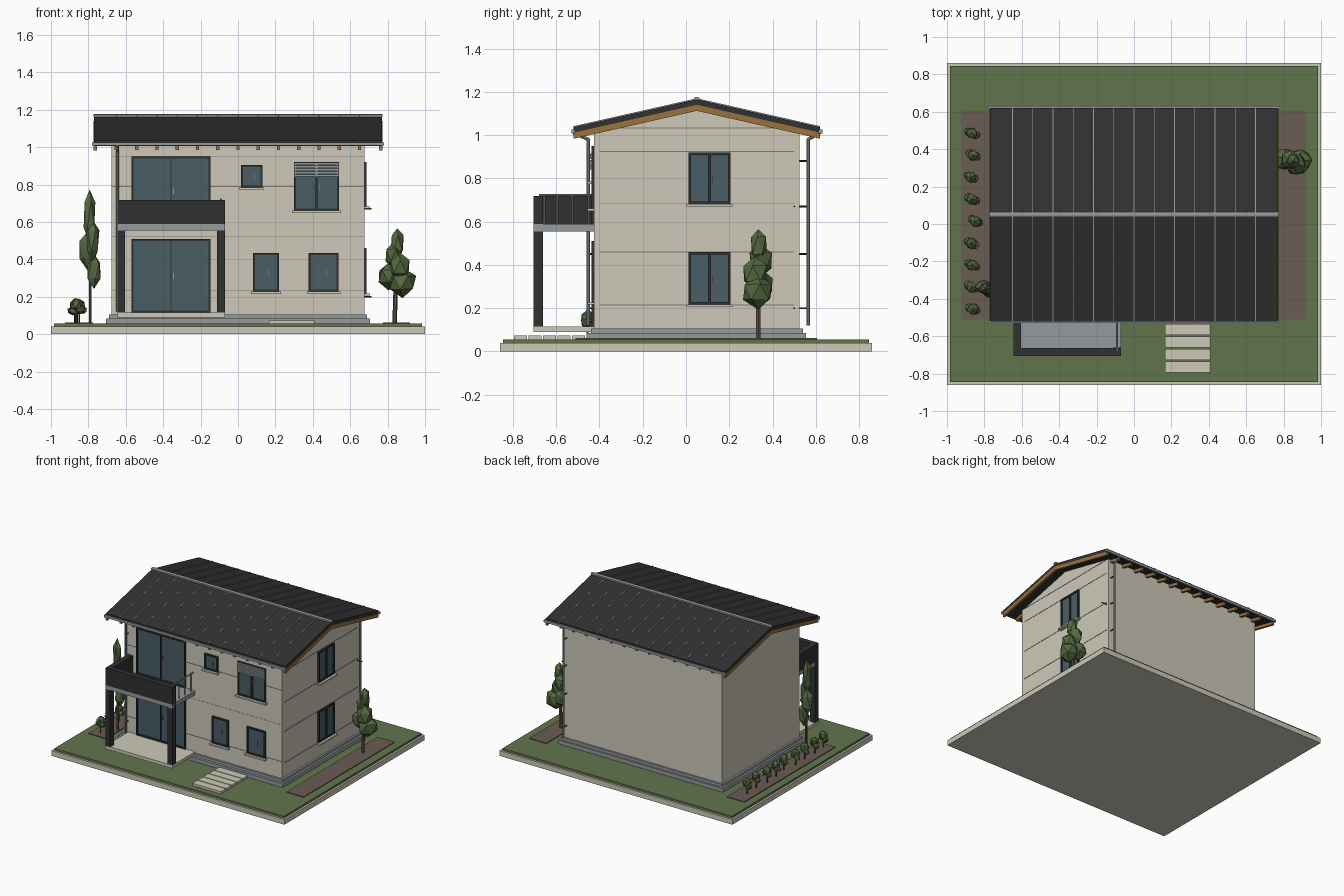
import bpy, bmesh, math, random
from mathutils import Vector, Matrix

if "Cube" in bpy.data.objects:
    bpy.data.objects.remove(bpy.data.objects["Cube"])
random.seed(4)


def mat(name, r, g, b):
    m = bpy.data.materials.new(name)
    m.diffuse_color = [(c / 255 / 12.92 if c < 11 else ((c / 255 + 0.055) / 1.055) ** 2.4) for c in (r, g, b)] + [1]
    m.use_nodes = True
    m.node_tree.nodes["Principled BSDF"].inputs["Base Color"].default_value = m.diffuse_color
    return m


WALL = mat("cream_plaster", 205, 202, 186)
DARK = mat("charcoal", 49, 49, 50)
WOOD = mat("timber", 156, 114, 62)
METAL = mat("grey_metal", 150, 155, 157)
GLASS = mat("blue_glass", 72, 94, 102)
LAWN = mat("lawn_green", 97, 117, 76)
LEAF = mat("leaf_green", 84, 104, 64)
SOIL = mat("soil_brown", 106, 93, 83)
BARK = mat("bark", 92, 82, 68)
JOINT = mat("joint_grey", 128, 126, 117)


def finish(name, bm, m):
    bmesh.ops.recalc_face_normals(bm, faces=bm.faces)
    me = bpy.data.meshes.new(name)
    bm.to_mesh(me)
    bm.free()
    me.materials.append(m)
    ob = bpy.data.objects.new(name, me)
    bpy.context.collection.objects.link(ob)
    return ob


def boxes(name, m, *items):
    """One object from boxes given as (x0, x1, y0, y1, z0, z1)."""
    bm = bmesh.new()
    for x0, x1, y0, y1, z0, z1 in items:
        mx = Matrix.Translation(((x0 + x1) / 2, (y0 + y1) / 2, (z0 + z1) / 2))
        bmesh.ops.create_cube(bm, size=1, matrix=mx @ Matrix.Diagonal((x1 - x0, y1 - y0, z1 - z0, 1)))
    return finish(name, bm, m)


def extrude_x(name, m, profile, spans):
    """Extrude a y-z profile along x, once for every span."""
    bm = bmesh.new()
    for x0, x1 in spans:
        f = bm.faces.new([bm.verts.new((x0, y, z)) for y, z in profile])
        g = bmesh.ops.extrude_face_region(bm, geom=[f])["geom"]
        bmesh.ops.translate(bm, vec=(x1 - x0, 0, 0), verts=[v for v in g if isinstance(v, bmesh.types.BMVert)])
    return finish(name, bm, m)


def rods(name, m, r, *segs, sides=8):
    bm = bmesh.new()
    for a, b in segs:
        a, b = Vector(a), Vector(b)
        mx = Matrix.Translation((a + b) / 2) @ (b - a).to_track_quat('Z', 'Y').to_matrix().to_4x4()
        bmesh.ops.create_cone(bm, cap_ends=True, segments=sides, radius1=r, radius2=r, depth=(b - a).length, matrix=mx)
    return finish(name, bm, m)


def blobs(name, *items):
    """Faceted foliage from (centre, radii) pairs."""
    bm = bmesh.new()
    for c, s in items:
        mx = Matrix.Translation(c) @ Matrix.Diagonal((*s, 1)) @ Matrix.Rotation(random.uniform(0, 6), 4, 'Z')
        for v in bmesh.ops.create_icosphere(bm, subdivisions=1, radius=1, matrix=mx)["verts"]:
            v.co = Vector(c) + (v.co - Vector(c)) * random.uniform(0.88, 1.12)
    return finish(name, bm, LEAF)


# Ground
boxes("base_slab", WALL, (-1, 1, -.86, .86, 0, .04))
boxes("lawn", LAWN, (-.985, .985, -.845, .845, .04, .056))
boxes("planting_beds", SOIL, (-.925, -.775, -.51, .605, .05, .062), (.775, .92, -.51, .605, .05, .062))
boxes("path_slabs", WALL, *[(.165, .41, y, y + .06, .056, .074) for y in [-.795 + .067 * i for i in range(5)]])

# Walls and plinth
F, R, B, RIDGE, SLOPE = -.425, .675, .525, .05, .226
boxes("plinth", METAL, (-.705, .705, -.46, .555, .05, .085), (-.69, .69, -.44, .54, .085, .105))
eave = 1.135 - SLOPE * .475
extrude_x("walls", WALL, [(F, .1), (B, .1), (B, eave), (RIDGE, 1.135), (F, eave)], [(-R, R)])
boxes("wall_joints", JOINT,
      *[(R - .002, R + .002, -.4, .5, z, z + .004) for z in (.213, .458, .683, .922, 1.03)],
      *[(-R, R, F - .002, F + .002, z, z + .004) for z in (.233, .787)],
      *[(-R, R, F - .001, F + .002, z, z + .002) for z in (.52, .95)])


# Roof
def chevron(lo, hi, half):
    d = SLOPE * half
    return [(RIDGE - half, lo - d), (RIDGE, lo), (RIDGE + half, lo - d),
            (RIDGE + half, hi - d), (RIDGE, hi), (RIDGE - half, hi - d)]


extrude_x("roof_deck", DARK, chevron(1.135, 1.165, .57), [(-.77, .77)])
extrude_x("roof_seams", METAL, chevron(1.16, 1.17, .57), [(x - .002, x + .002) for x in [-.65 + .1083 * i for i in range(13)]])
extrude_x("rafters", WOOD, chevron(1.112, 1.136, .56), [(x - .009, x + .009) for x in [-.65 + .1083 * i for i in range(13)]])
extrude_x("barge_boards", WOOD, chevron(1.112, 1.14, .57), [(-.773, -.755), (.755, .773)])
extrude_x("ridge_cap", METAL, chevron(1.165, 1.176, .013), [(-.773, .773)])
boxes("gutters", METAL, (-.78, .78, -.53, -.512, 1.008, 1.026), (-.78, .78, .612, .63, 1.008, 1.026))

# Downpipes with brackets
for name, x, y, wall, out in (("front_downpipe", -.645, -.452, F, -.52), ("back_downpipe", .655, .565, B, .62)):
    rods(name, METAL, .008, ((x, y, .12), (x, y, .985)), ((x, y, .98), (x, out, 1.012)))
    rods(name + "_brackets", DARK, .004, *[((x, y, z), (x, wall, z)) for z in (.2, .45, .67, .88)])
rods("side_brackets", DARK, .004, ((R, .5, .2), (.715, .5, .2)), ((R, .5, .67), (.715, .5, .67)))


# Windows and doors
def place(side, u0, u1, d0, d1, z0, z1):
    return (R + d0, R + d1, u0, u1, z0, z1) if side else (u0, u1, F - d1, F - d0, z0, z1)


def window(name, side, u0, u1, z0, z1, mullion=True, sill=True):
    w, c = .011, (u0 + u1) / 2
    bars = [(u0, u0 + w, z0, z1), (u1 - w, u1, z0, z1), (u0, u1, z0, z0 + w), (u0, u1, z1 - w, z1)]
    if mullion:
        t = .007 if side or z1 - z0 < .3 else .003
        bars.append((c - t, c + t, z0, z1))
    boxes(name + "_frame", DARK, *[place(side, a, b, -.01, .012, p, q) for a, b, p, q in bars])
    boxes(name + "_glass", GLASS, place(side, u0 + .002, u1 - .002, -.01, .004, z0 + .002, z1 - .002))
    h = c + .012
    boxes(name + "_handle", METAL, place(side, h, h + .003, .004, .012, (z0 + z1) / 2 - .02, (z0 + z1) / 2 + .015))
    if sill:
        boxes(name + "_sill", WALL, place(side, u0 - .01, u1 + .01, -.01, .03, z0 - .011, z0))


window("terrace_door", 0, -.57, -.147, .115, .51, sill=False)
window("balcony_door", 0, -.57, -.147, .59, .95, sill=False)
window("small_window", 0, .015, .13, .785, .905, mullion=False)
window("upper_window", 0, .3, .54, .66, .92)
window("lower_window_a", 0, .08, .22, .227, .435, mullion=False)
window("lower_window_b", 0, .378, .538, .227, .435, mullion=False)
window("side_upper_window", 1, .012, .205, .682, .92)
window("side_lower_window", 1, .012, .205, .217, .46)
boxes("blind_slats", METAL, *[place(0, .302, .538, .008, .018, z, z + .012) for z in [.842 + .0155 * i for i in range(5)]])

# Terrace and balcony
X0, X1, Y0 = -.645, -.07, -.705
boxes("terrace_floor", WALL, (X0, X1, Y0, F, .09, .115))
boxes("balcony_floor", METAL, (X0, X1, Y0, F, .555, .588))
boxes("balcony_posts", DARK, (X0, X0 + .042, Y0, Y0 + .045, .113, .61), (X1 - .042, X1, Y0, Y0 + .045, .113, .61))
boxes("balcony_parapet", DARK, (X0, X1, Y0, Y0 + .042, .585, .718), (X0, X0 + .042, Y0 + .04, F, .585, .718))
rods("balcony_railing", METAL, .005, ((-.09, -.68, .722), (-.09, F, .722)),
     *[((-.09, y, .58), (-.09, y, .722)) for y in (-.655, -.595, -.525, -.45)])

# Small shrubs along the left bed
for i in range(9):
    x, y = -.86 + random.uniform(-.012, .012), .485 - .1175 * i
    rods(f"shrub_stem_{i}", BARK, .005, ((x, y, .055), (x, y, .12)), sides=5)
    blobs(f"shrub_{i}", ((x, y, .155), (.033, .033, .035)), ((x - .018, y + .01, .125), (.026, .025, .022)),
          ((x + .02, y - .008, .13), (.026, .025, .022)))

# Slim tree on the left
tx, ty = -.79, -.345
rods("slim_tree_trunk", BARK, .008, ((tx, ty, .055), (tx, ty, .4)), sides=6)
blobs("slim_tree_leaves", ((tx + .02, ty, .34), (.038, .036, .09)), ((tx - .015, ty + .01, .45), (.045, .042, .1)),
      ((tx + .012, ty - .01, .5), (.04, .04, .12)), ((tx - .003, ty, .64), (.033, .033, .14)))

# Broad tree on the right
tx, ty = .845, .335
rods("broad_tree_trunk", BARK, .012, ((tx - .008, ty, .055), (tx, ty, .3)), sides=6)
blobs("broad_tree_leaves", ((tx + .035, ty, .275), (.075, .075, .075)), ((tx - .04, ty + .015, .31), (.06, .062, .07)),
      ((tx + .015, ty - .015, .36), (.06, .062, .075)), ((tx - .015, ty + .01, .42), (.052, .056, .075)),
      ((tx + .005, ty, .49), (.038, .04, .085)))
